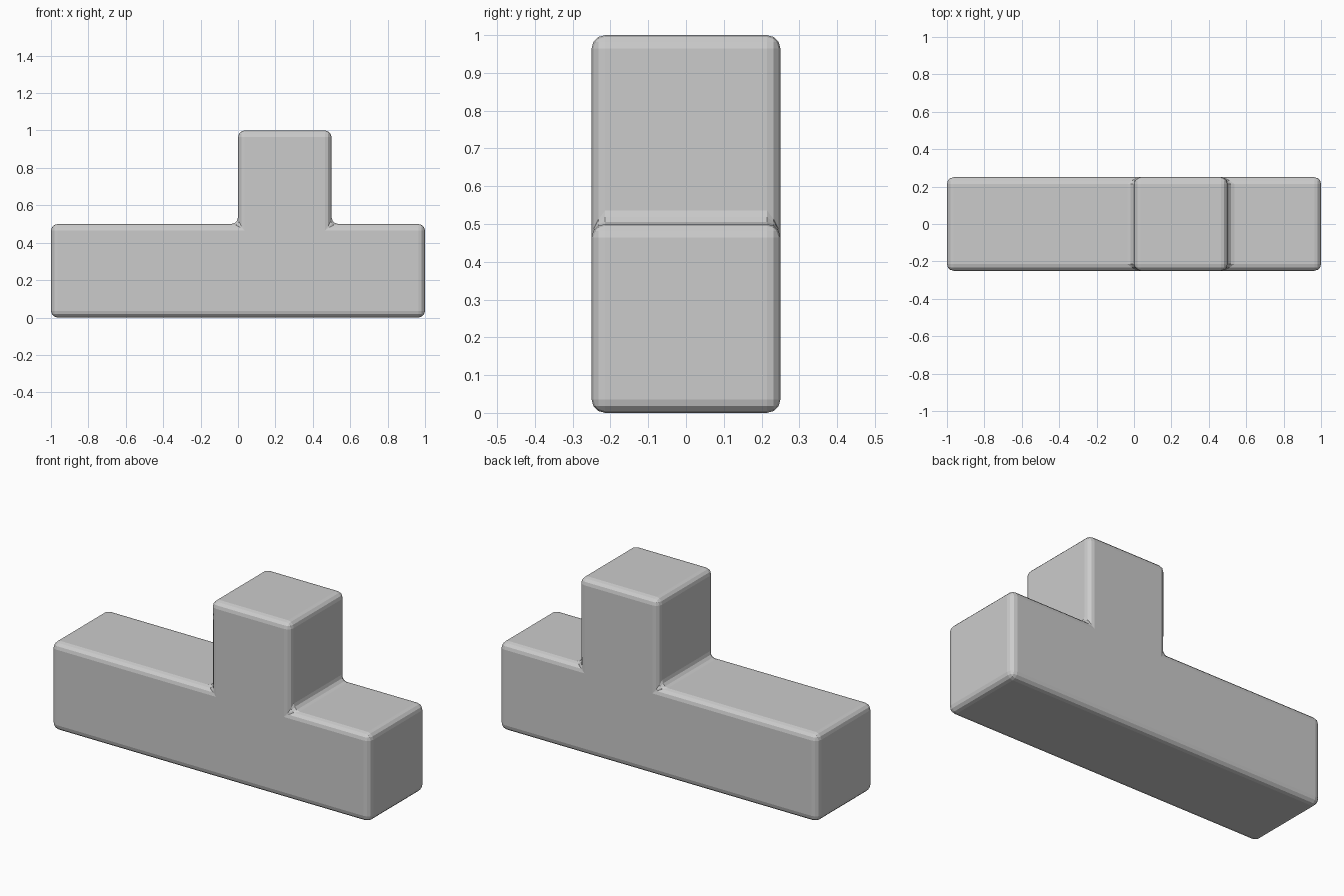
import bpy, bmesh

if "Cube" in bpy.data.objects:
    bpy.data.objects.remove(bpy.data.objects["Cube"])

# Side outline: long bar with an off-centre upright block
HALF_DEPTH = 0.25
outline = [(-1, 0), (1, 0), (1, 0.5), (0.5, 0.5),
           (0.5, 1), (0, 1), (0, 0.5), (-1, 0.5)]

bm = bmesh.new()
front = bm.faces.new([bm.verts.new((x, -HALF_DEPTH, z)) for x, z in outline])
extruded = bmesh.ops.extrude_face_region(bm, geom=[front], use_keep_orig=True)
back_verts = [g for g in extruded["geom"] if isinstance(g, bmesh.types.BMVert)]
bmesh.ops.translate(bm, verts=back_verts, vec=(0, 2 * HALF_DEPTH, 0))
bmesh.ops.recalc_face_normals(bm, faces=bm.faces)

mesh = bpy.data.meshes.new("stepped_block")
bm.to_mesh(mesh)
bm.free()
block = bpy.data.objects.new("stepped_block", mesh)
bpy.context.collection.objects.link(block)

# Rounded edges, including the two inner corners
bevel = block.modifiers.new("rounded_edges", "BEVEL")
bevel.width = 0.036
bevel.segments = 3
bevel.limit_method = "ANGLE"
